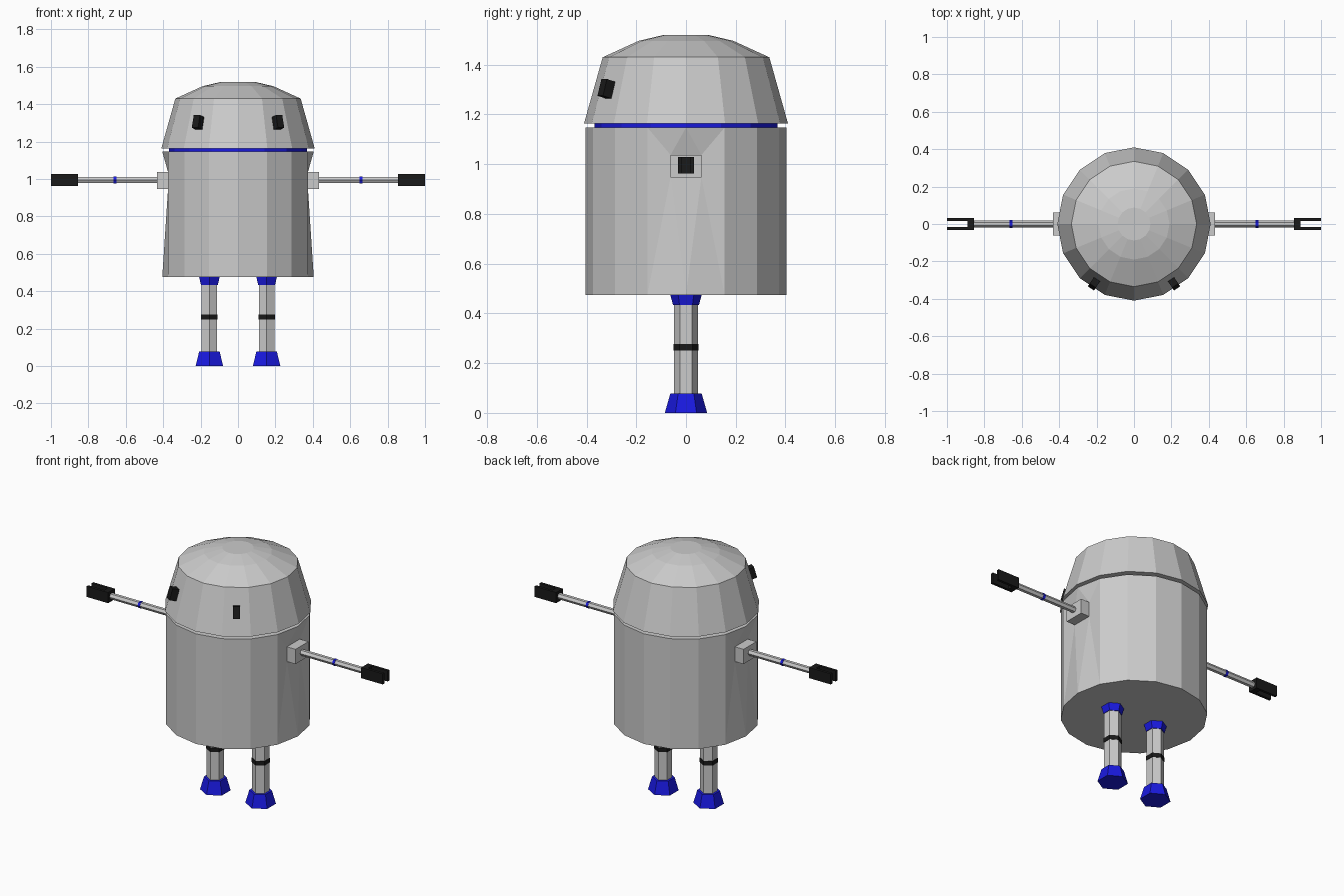
import bpy, bmesh
from math import sin, cos, pi, radians, atan2
from mathutils import Matrix, Vector

if "Cube" in bpy.data.objects:
    bpy.data.objects.remove(bpy.data.objects["Cube"])


def material(name, rgb):
    m = bpy.data.materials.new(name)
    m.diffuse_color = (*rgb, 1)
    m.use_nodes = True
    m.node_tree.nodes["Principled BSDF"].inputs["Base Color"].default_value = m.diffuse_color
    return m


BLUE = material("blue", (0.01, 0.01, 0.75))
BLACK = material("black", (0.01, 0.01, 0.01))


def finish(name, bm, mat=None, matrix=Matrix()):
    bm.transform(matrix)
    bmesh.ops.recalc_face_normals(bm, faces=bm.faces)
    me = bpy.data.meshes.new(name)
    bm.to_mesh(me)
    bm.free()
    ob = bpy.data.objects.new(name, me)
    bpy.context.collection.objects.link(ob)
    if mat:
        me.materials.append(mat)
    return ob


def lathe(profile, sides, phase=0.0):
    """Capped faceted solid from (radius, z) rings."""
    bm = bmesh.new()
    rings = [[bm.verts.new((r * cos(phase + 2 * pi * i / sides),
                            r * sin(phase + 2 * pi * i / sides), z))
              for i in range(sides)] for r, z in profile]
    for a, b in zip(rings, rings[1:]):
        for i in range(sides):
            j = (i + 1) % sides
            bm.faces.new((a[i], a[j], b[j], b[i]))
    bm.faces.new(rings[0][::-1])
    bm.faces.new(rings[-1])
    return bm


def box(size):
    bm = bmesh.new()
    bmesh.ops.create_cube(bm, size=1, matrix=Matrix.Diagonal((*size, 1)))
    return bm


# Body, with a recessed square shoulder socket on each side
R, Z0, Z1 = 0.405, 0.475, 1.147
body = lathe([(R, Z0), (R, Z1)], 16)
body.verts.ensure_lookup_table()
low, high = list(body.verts[:16]), list(body.verts[16:])
for s, mid in ((1, 0), (-1, 8)):
    idx = [(mid + s * k) % 16 for k in (-1, 0, 1)]
    b, t = [low[i] for i in idx], [high[i] for i in idx]
    for i in (0, 1):
        edge = {b[i], b[i + 1], t[i], t[i + 1]}
        body.faces.remove(next(f for f in b[i].link_faces if set(f.verts) == edge))
        body.edges.remove(body.edges.get((b[1], t[1]))) if i else None

    def square(x):
        return [body.verts.new((s * x, y, z)) for y, z in
                ((-0.062, 0.947), (0.062, 0.947), (0.062, 1.037), (-0.062, 1.037))]
    q, o = square(0.374), square(0.432)
    for f in ((b[0], b[1], q[0]), (b[1], q[1], q[0]), (b[1], b[2], q[1]),
              (b[2], t[2], q[2], q[1]), (t[2], t[1], q[2]), (t[1], q[3], q[2]),
              (t[1], t[0], q[3]), (t[0], b[0], q[0], q[3]), o):
        body.faces.new(f)
    for i in range(4):
        j = (i + 1) % 4
        body.faces.new((q[i], q[j], o[j], o[i]))
finish("body", body)

# Neck ring and domed head
finish("neck", lathe([(0.368, 1.14), (0.368, 1.17)], 16), BLUE)
finish("head", lathe([(0.41, 1.164), (0.335, 1.43), (0.19, 1.496), (0.088, 1.52)], 16))

TO_X = Matrix.Rotation(pi / 2, 4, 'Y')
for s, side in ((-1, "left"), (1, "right")):
    # Eye lying on the sloped head facet
    ang = -pi / 2 + s * radians(33.75)
    spot = Vector((0.384 * cos(ang), 0.384 * sin(ang), 1.303))
    tilt = Matrix.Rotation(ang, 4, 'Z') @ Matrix.Rotation(-atan2(0.075, 0.266), 4, 'Y')
    finish(side + "_eye", box((0.044, 0.04, 0.07)), BLACK, Matrix.Translation(spot) @ tilt)

    # Hexagonal arm with band
    place = Matrix.Translation((0, 0, 0.995)) @ Matrix.Rotation(0 if s > 0 else pi, 4, 'Z') @ TO_X
    finish(side + "_arm", lathe([(0.0185, 0.42), (0.0185, 0.87)], 6, pi / 6), None, place)
    finish(side + "_arm_band", lathe([(0.0205, 0.65), (0.0205, 0.665)], 6, pi / 6), BLUE, place)

    # Forked gripper: U outline extruded upward
    claw = bmesh.new()
    outline = [(0.855, -0.032), (1, -0.032), (1, -0.016), (0.89, -0.016),
               (0.89, 0.016), (1, 0.016), (1, 0.032), (0.855, 0.032)]
    base = claw.faces.new([claw.verts.new((s * x, y, 0.963)) for x, y in outline])
    ext = bmesh.ops.extrude_face_region(claw, geom=[base], use_keep_orig=True)
    bmesh.ops.translate(claw, vec=(0, 0, 0.065),
                        verts=[v for v in ext["geom"] if isinstance(v, bmesh.types.BMVert)])
    finish(side + "_gripper", claw, BLACK)

    # Leg with foot, knee band and hip
    at = Matrix.Translation((s * 0.153, 0, 0))
    for part, prof, mat in (
            ("foot", [(0.085, 0), (0.063, 0.078)], BLUE),
            ("leg", [(0.048, 0.07), (0.048, 0.44)], None),
            ("knee_band", [(0.051, 0.25), (0.051, 0.276)], BLACK),
            ("hip", [(0.052, 0.433), (0.063, 0.475)], BLUE)):
        finish(side + "_" + part, lathe(prof, 6, pi / 6), mat, at)
